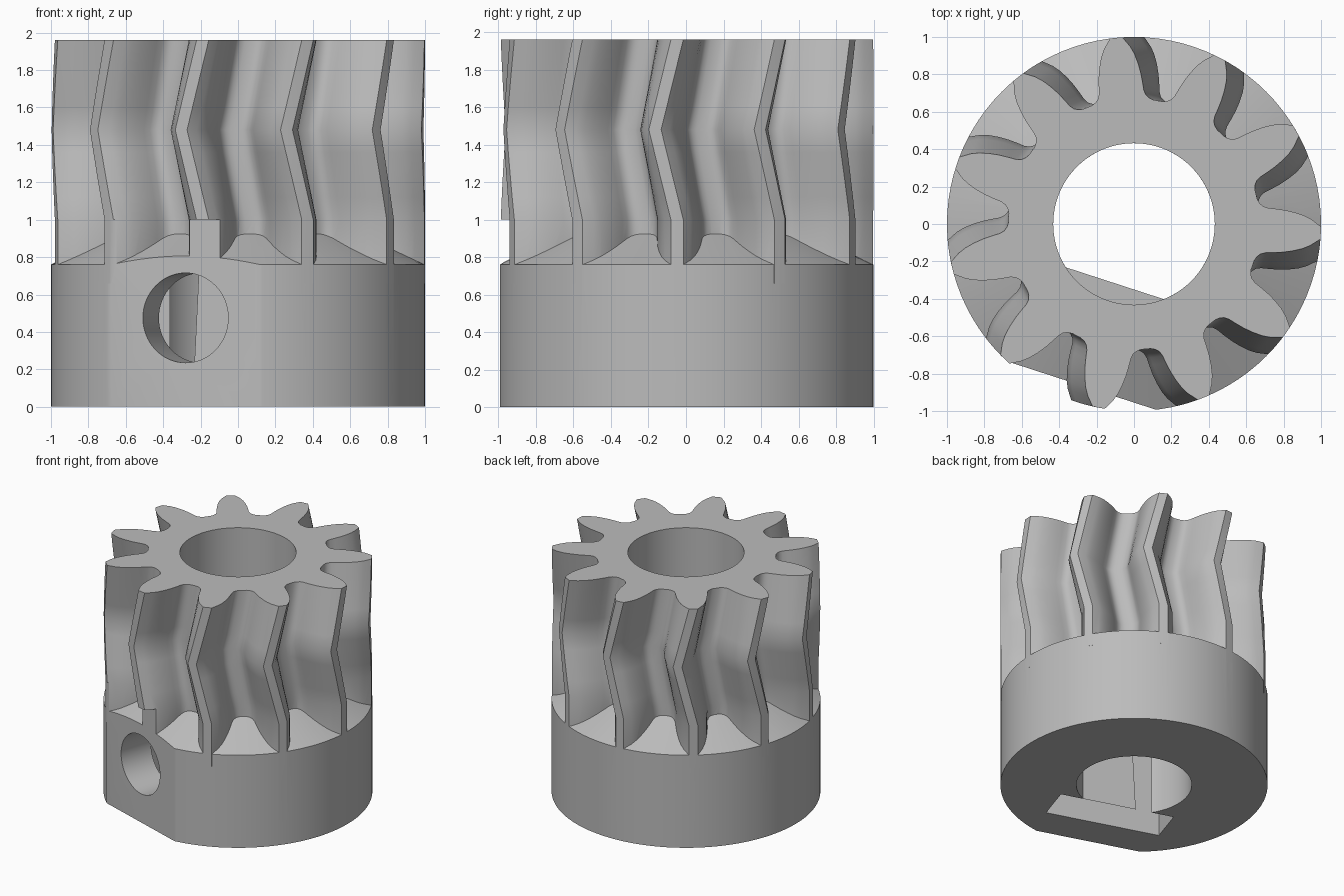
import bpy, bmesh, math
from mathutils import Matrix

old = bpy.data.objects.get("Cube")
if old:
    bpy.data.objects.remove(old)

grey = bpy.data.materials.new("light_grey")
grey.use_nodes = True
colour = (0.5, 0.5, 0.5, 1)
grey.diffuse_color = colour
grey.node_tree.nodes["Principled BSDF"].inputs["Base Color"].default_value = colour

TEETH = 11
PITCH = 2 * math.pi / TEETH
FLAT_TURN = math.radians(-18)    # direction of the flat and screw hole
HERRINGBONE = math.radians(6.8)  # tooth lean at mid height
HUB_TOP, FLAT_TOP, MID, TOP = 0.76, 1.0, 1.48, 1.96
BORE, BORE_FLAT = 0.432, 0.333


def make_object(name, bm, turn=0.0):
    bmesh.ops.recalc_face_normals(bm, faces=bm.faces)
    bm.transform(Matrix.Rotation(turn, 4, 'Z'))
    mesh = bpy.data.meshes.new(name)
    bm.to_mesh(mesh)
    bm.free()
    mesh.materials.append(grey)
    obj = bpy.data.objects.new(name, mesh)
    bpy.context.collection.objects.link(obj)
    return obj


def loft(name, rings, turn=0.0):
    """Skin a stack of closed rings and cap both ends."""
    bm = bmesh.new()
    loops = [[bm.verts.new(p) for p in ring] for ring in rings]
    n = len(loops[0])
    for a, b in zip(loops, loops[1:]):
        for i in range(n):
            j = (i + 1) % n
            bm.faces.new((a[i], a[j], b[j], b[i]))
    bm.faces.new(loops[0][::-1])
    bm.faces.new(loops[-1])
    return make_object(name, bm, turn)


def circle(r, z, n=96):
    return [(r * math.cos(2 * math.pi * i / n), r * math.sin(2 * math.pi * i / n), z)
            for i in range(n)]


def box(name, x, y, z):
    ring = [(x[0], y[0]), (x[1], y[0]), (x[1], y[1]), (x[0], y[1])]
    return loft(name, [[(*p, h) for p in ring] for h in z], FLAT_TURN)


def combine(target, tool, operation):
    mod = target.modifiers.new(operation, 'BOOLEAN')
    mod.operation, mod.solver, mod.object = operation, 'EXACT', tool
    tool.hide_render = True
    bpy.context.view_layer.update()
    mesh = bpy.data.meshes.new_from_object(
        target.evaluated_get(bpy.context.evaluated_depsgraph_get()))
    target.modifiers.clear()
    target.data = mesh
    bpy.data.objects.remove(tool)


# Tooth section: half angle in degrees and radius, from tip to root
half_tooth = [(1.9, 1.0), (4.2, 0.95), (5.6, 0.91), (6.9, 0.86), (8.0, 0.81),
              (8.9, 0.76), (9.6, 0.72), (10.6, 0.695), (12.2, 0.68), (14.2, 0.672)]
tooth = [(-a, r) for a, r in reversed(half_tooth)] + [(0, 1.0)] + half_tooth


def gear_ring(z, lean):
    ring = []
    for k in range(TEETH):
        centre = math.radians(-10.9) + k * PITCH - lean
        for a, r in tooth:
            t = centre + math.radians(a)
            ring.append((r * math.sin(t), -r * math.cos(t), z))
    return ring


# Herringbone teeth: straight foot, then lean out and back
STEPS = 4
rings = [gear_ring(HUB_TOP - 0.1, 0), gear_ring(FLAT_TOP, 0)]
for i in range(1, 2 * STEPS + 1):
    f = i / STEPS
    rings.append(gear_ring(FLAT_TOP + (MID - FLAT_TOP) * f, HERRINGBONE * min(f, 2 - f)))
gear = loft("herringbone_gear", rings)

# Hub with a conical shoulder
hub = loft("hub", [circle(1.0, 0), circle(1.0, HUB_TOP), circle(0.6, HUB_TOP + 0.2)])
combine(gear, hub, 'UNION')

# Outer flat across the hub and tooth feet
combine(gear, box("flat_cutter", (-2, 2), (-2, -0.908), (-0.5, FLAT_TOP)), 'DIFFERENCE')

# Bore: D-shaped below, full circle above
reach = math.acos(BORE_FLAT / BORE)
steps = 72
d_ring = []
for i in range(steps + 1):
    t = reach + (2 * math.pi - 2 * reach) * i / steps
    d_ring.append((BORE * math.sin(t), -BORE * math.cos(t)))
d_bore = loft("d_bore_cutter", [[(*p, z) for p in d_ring] for z in (-0.5, 1.2)], FLAT_TURN)
combine(gear, d_bore, 'DIFFERENCE')
combine(gear, loft("bore_cutter", [circle(BORE, FLAT_TOP), circle(BORE, 2.5)]), 'DIFFERENCE')

# Nut slot open to the underside and to the bore
combine(gear, box("slot_cutter", (-0.455, 0.455), (-0.63, -BORE_FLAT), (-0.5, 0.87)),
        'DIFFERENCE')

# Screw hole through the flat
hole = loft("screw_hole_cutter",
            [[(x, y, z + 0.475) for x, z, _ in circle(0.24, 0, 64)] for y in (-1.3, -0.45)],
            FLAT_TURN)
combine(gear, hole, 'DIFFERENCE')

# Smooth curved walls, keep hard edges
gear.data.materials.clear()
gear.data.materials.append(grey)
bpy.ops.object.select_all(action='DESELECT')
gear.select_set(True)
bpy.context.view_layer.objects.active = gear
bpy.ops.object.shade_smooth_by_angle(angle=math.radians(28))
